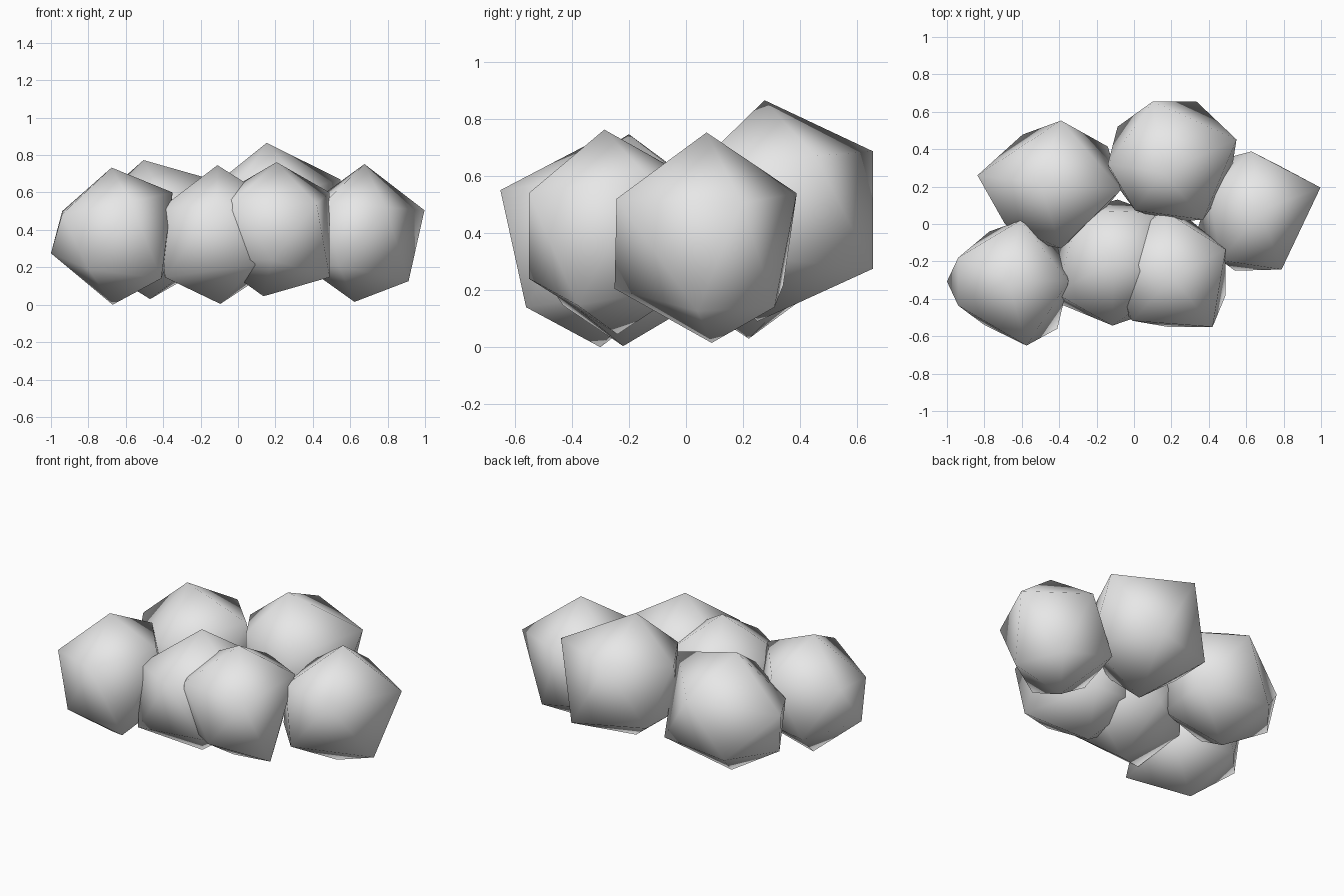
import bpy, math
from mathutils import Vector, Matrix

grey = bpy.data.materials.new("light grey")
grey.diffuse_color = (0.8, 0.8, 0.8, 1)


def lump(name, centre, radius, turn, pulls):
    """Twelve-cornered smooth ball with some corners pulled to make it irregular."""
    bpy.ops.mesh.primitive_ico_sphere_add(subdivisions=1, radius=radius)
    ob = bpy.context.active_object
    ob.name = name
    me = ob.data
    me.transform(Matrix.Translation(centre) @ Matrix.Rotation(math.radians(turn), 4, 'Z'))
    free = list(me.vertices)
    for p in pulls:
        v = min(free, key=lambda c: (c.co - Vector(p)).length)
        v.co = p
        free.remove(v)
    me.update()
    me.materials.append(grey)
    bpy.ops.object.shade_smooth()
    return ob


# front row, left to right
lump("front_left_lump", (-0.67, -0.30, 0.37), 0.37, -4, [
    (-0.676, -0.30, 0.733), (-0.575, -0.65, 0.55), (-0.94, -0.436, 0.484),
    (-1.0, -0.307, 0.275), (-0.35, -0.307, 0.60), (-0.41, -0.56, 0.14),
    (-0.773, -0.04, 0.20), (-0.94, -0.18, 0.50), (-0.607, 0.019, 0.57),
    (-0.80, -0.54, 0.19)])
lump("front_middle_lump", (-0.10, -0.20, 0.377), 0.37, -20, [
    (-0.11, -0.20, 0.746), (-0.094, -0.22, 0.004), (-0.115, -0.543, 0.53),
    (-0.42, -0.37, 0.51), (-0.39, -0.43, 0.146)])
lump("front_right_lump", (0.17, -0.25, 0.40), 0.36, 20, [
    (0.206, -0.286, 0.762), (0.136, -0.24, 0.045), (0.49, -0.136, 0.60),
    (0.42, -0.55, 0.54), (0.49, -0.38, 0.147), (0.18, -0.55, 0.24),
    (0.297, 0.024, 0.22)])

# back row, left to right
lump("back_left_lump", (-0.47, 0.22, 0.40), 0.37, 0, [
    (-0.505, 0.22, 0.773), (-0.07, 0.184, 0.65), (-0.39, 0.553, 0.57),
    (-0.837, 0.26, 0.48), (-0.69, 0.0, 0.45), (-0.39, -0.13, 0.55),
    (-0.596, 0.478, 0.22), (-0.14, 0.414, 0.22)])
lump("back_middle_lump", (0.20, 0.34, 0.48), 0.37, 18, [
    (0.153, 0.275, 0.865), (0.10, 0.655, 0.686), (0.548, 0.452, 0.67),
    (0.334, 0.655, 0.275), (0.37, 0.024, 0.62), (-0.14, 0.32, 0.63),
    (-0.088, 0.52, 0.30), (0.17, 0.25, 0.09)])
lump("right_end_lump", (0.65, 0.08, 0.383), 0.37, 20, [
    (0.676, 0.072, 0.752), (0.623, 0.09, 0.015), (0.997, 0.195, 0.505),
    (0.628, 0.388, 0.539), (0.789, -0.243, 0.52), (0.912, 0.04, 0.126),
    (0.78, 0.31, 0.14), (0.54, -0.25, 0.205), (0.40, 0.17, 0.55)])
